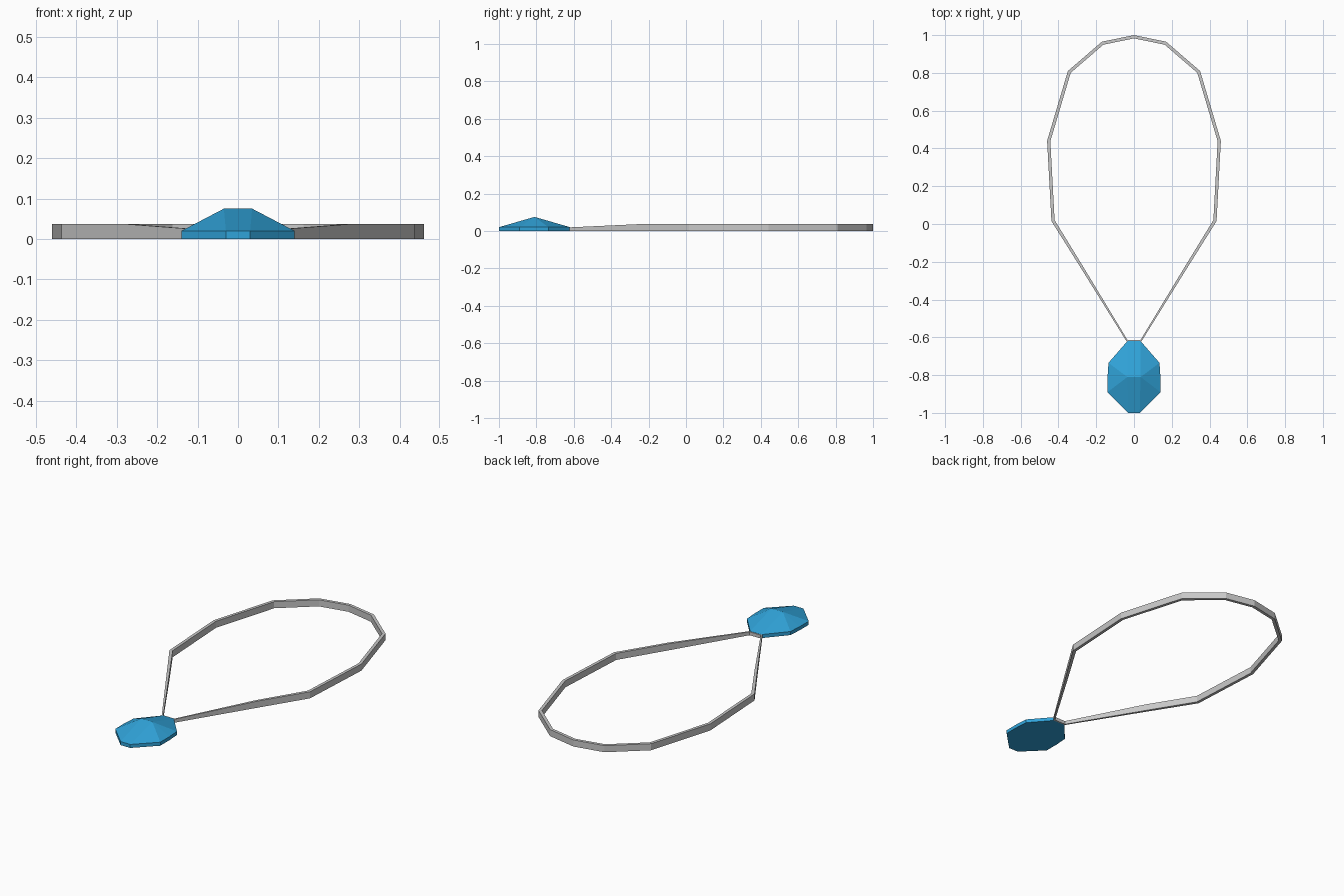
import bpy
import bmesh
from mathutils import Vector

cube = bpy.data.objects.get("Cube")
if cube:
    bpy.data.objects.remove(cube, do_unlink=True)


def make_material(name, colour):
    mat = bpy.data.materials.new(name)
    mat.use_nodes = True
    mat.diffuse_color = (*colour, 1)
    mat.node_tree.nodes["Principled BSDF"].inputs["Base Color"].default_value = (*colour, 1)
    return mat


def finish(bm, name, mat):
    bmesh.ops.recalc_face_normals(bm, faces=bm.faces[:])
    mesh = bpy.data.meshes.new(name)
    bm.to_mesh(mesh)
    bm.free()
    mesh.materials.append(mat)
    obj = bpy.data.objects.new(name, mesh)
    bpy.context.collection.objects.link(obj)
    return obj


def mirrored(half):
    """Close a right-hand half outline into a full loop."""
    return half + [(-p[0], *p[1:]) for p in reversed(half) if p[0] > 0]


def inset(points, i, width):
    """Mitred inward offset of one corner of a clockwise loop."""
    p = Vector(points[i][:2])
    before = (p - Vector(points[i - 1][:2])).normalized()
    after = (Vector(points[(i + 1) % len(points)][:2]) - p).normalized()
    n1, n2 = (Vector((d.y, -d.x)) for d in (before, after))
    return p + (n1 + n2) * width / (1 + n1.dot(n2))


silver = make_material("silver grey", (0.58, 0.58, 0.58))
blue = make_material("gem blue", (0.03, 0.37, 0.70))

# Band: x, y, height and thickness at each corner, thinner at the gem
band = mirrored([
    (0, 1, 0.037, 0.017), (0.17, 0.965, 0.037, 0.017),
    (0.35, 0.81, 0.037, 0.017), (0.46, 0.44, 0.037, 0.017),
    (0.437, 0.015, 0.037, 0.017), (0.28, -0.235, 0.037, 0.014),
    (0.039, -0.622, 0.019, 0.008),
])
bm = bmesh.new()
sections = []
for i, (x, y, height, width) in enumerate(band):
    inner = inset(band, i, width)
    sections.append([bm.verts.new(co) for co in (
        (x, y, 0), (x, y, height), (*inner, height), (*inner, 0))])
for i, ring in enumerate(sections):
    previous = sections[i - 1]
    for k in range(4):
        bm.faces.new((previous[k - 1], previous[k], ring[k], ring[k - 1]))
finish(bm, "neck_band", silver)

# Gem: low prism with a faceted crown rising to a short ridge
outline = mirrored([(0.035, -0.62), (0.135, -0.735), (0.14, -0.81),
                    (0.14, -0.89), (0.03, -1.0)])
bm = bmesh.new()
bottom = [bm.verts.new((x, y, 0)) for x, y in outline]
girdle = [bm.verts.new((x, y, 0.02)) for x, y in outline]
right, left = [bm.verts.new((x, -0.81, 0.075)) for x in (0.035, -0.035)]
bm.faces.new(bottom)
for i in range(len(outline)):
    j = (i + 1) % len(outline)
    bm.faces.new((bottom[i], bottom[j], girdle[j], girdle[i]))
    a, b = outline[i][0], outline[j][0]
    if a * b > 0:
        bm.faces.new((girdle[i], girdle[j], right if a > 0 else left))
    else:
        peaks = (left, right) if a > 0 else (right, left)
        bm.faces.new((girdle[i], girdle[j], *peaks))
finish(bm, "gem_pendant", blue)
